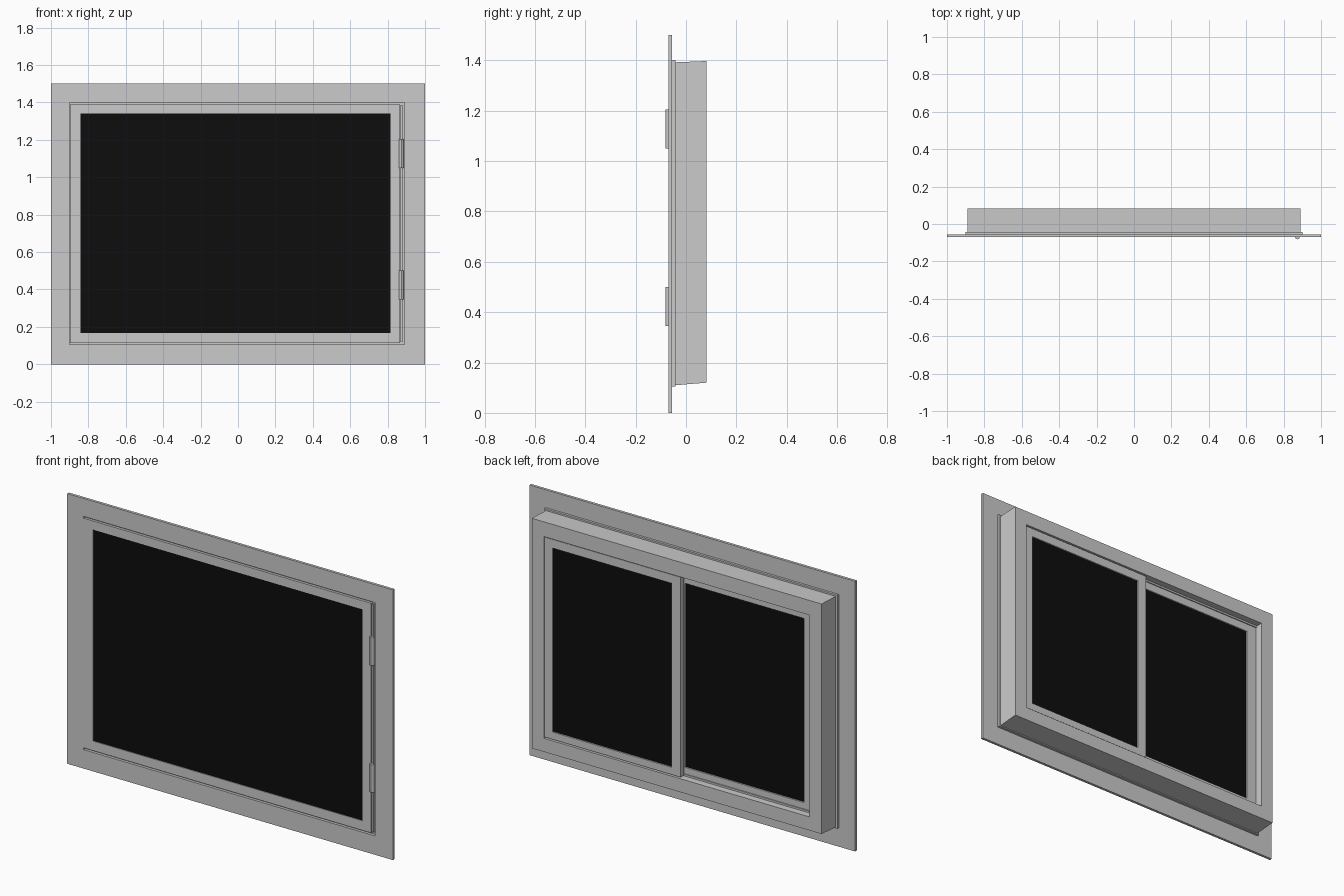
import bpy, bmesh

if "Cube" in bpy.data.objects:
    bpy.data.objects.remove(bpy.data.objects["Cube"])

black = bpy.data.materials.new("dark_glass")
black.diffuse_color = (0.004, 0.004, 0.004, 1)
black.use_nodes = True
black.node_tree.nodes["Principled BSDF"].inputs["Base Color"].default_value = black.diffuse_color


def finish(name, bm, mat=None):
    bmesh.ops.recalc_face_normals(bm, faces=bm.faces)
    me = bpy.data.meshes.new(name)
    bm.to_mesh(me)
    bm.free()
    ob = bpy.data.objects.new(name, me)
    bpy.context.collection.objects.link(ob)
    if mat:
        me.materials.append(mat)
    return ob


def rect(bm, r, y):
    x0, x1, z0, z1 = r
    return [bm.verts.new((x, y, z)) for x, z in ((x0, z0), (x1, z0), (x1, z1), (x0, z1))]


def ring(name, outer, inner, y0, y1, outer_back=None):
    """Rectangular frame; rectangles are (x0, x1, z0, z1)."""
    bm = bmesh.new()
    loops = [rect(bm, outer, y0), rect(bm, outer_back or outer, y1),
             rect(bm, inner, y1), rect(bm, inner, y0)]
    for a, b in zip(loops, loops[1:] + loops[:1]):
        for i in range(4):
            j = (i + 1) % 4
            bm.faces.new((a[i], a[j], b[j], b[i]))
    return finish(name, bm)


def slab(name, r, y0, y1, mat=None):
    bm = bmesh.new()
    a, b = rect(bm, r, y0), rect(bm, r, y1)
    bm.faces.new(a)
    bm.faces.new(b)
    for i in range(4):
        j = (i + 1) % 4
        bm.faces.new((a[i], a[j], b[j], b[i]))
    return finish(name, bm, mat)


# Front flange and the stepped trim behind it
opening = (-0.815, 0.815, 0.195, 1.315)
ring("front_flange", (-1, 1, 0, 1.5), (-0.9, 0.89, 0.105, 1.4), -0.07, -0.055)
ring("trim_step", (-0.9, 0.9, 0.104, 1.401), opening, -0.055, -0.042)

# Deep frame box with a slightly sloping underside
ring("main_frame", (-0.89, 0.89, 0.11, 1.392), opening, -0.042, 0.082,
     (-0.89, 0.89, 0.12, 1.397))

# Hinged front screen
screen = (-0.842, 0.815, 0.168, 1.342)
ring("screen_frame", (-0.899, 0.867, 0.115, 1.39), screen, -0.07, -0.056)
slab("screen_panel", screen, -0.066, -0.06, black)
slab("hinge_strip", (0.87, 0.88, 0.12, 1.385), -0.067, -0.055)

# Hinge knuckles
for i, z in enumerate((0.423, 1.128)):
    bpy.ops.mesh.primitive_cylinder_add(vertices=12, radius=0.013, depth=0.155,
                                        location=(0.873, -0.069, z))
    bpy.context.object.name = f"hinge_{i + 1}"
    bpy.ops.object.shade_smooth_by_angle()

# Two sliding sashes with dark panes, one on each track
for side, sx, px, y0, y1 in (("rear", (-0.02, 0.815), (0.035, 0.768), 0.045, 0.076),
                             ("inner", (-0.815, 0.035), (-0.752, -0.02), 0.006, 0.037)):
    pane = (*px, 0.24, 1.262)
    ring(f"{side}_sash", (*sx, 0.2, 1.31), pane, y0, y1)
    slab(f"{side}_pane", pane, y1 - 0.018, y1 - 0.008, black)

# Sill and head track rails between the sashes
for name, z0, z1 in (("sill_track", 0.195, 0.205), ("head_track", 1.305, 1.315)):
    slab(name, (-0.815, 0.815, z0, z1), 0.038, 0.044)
